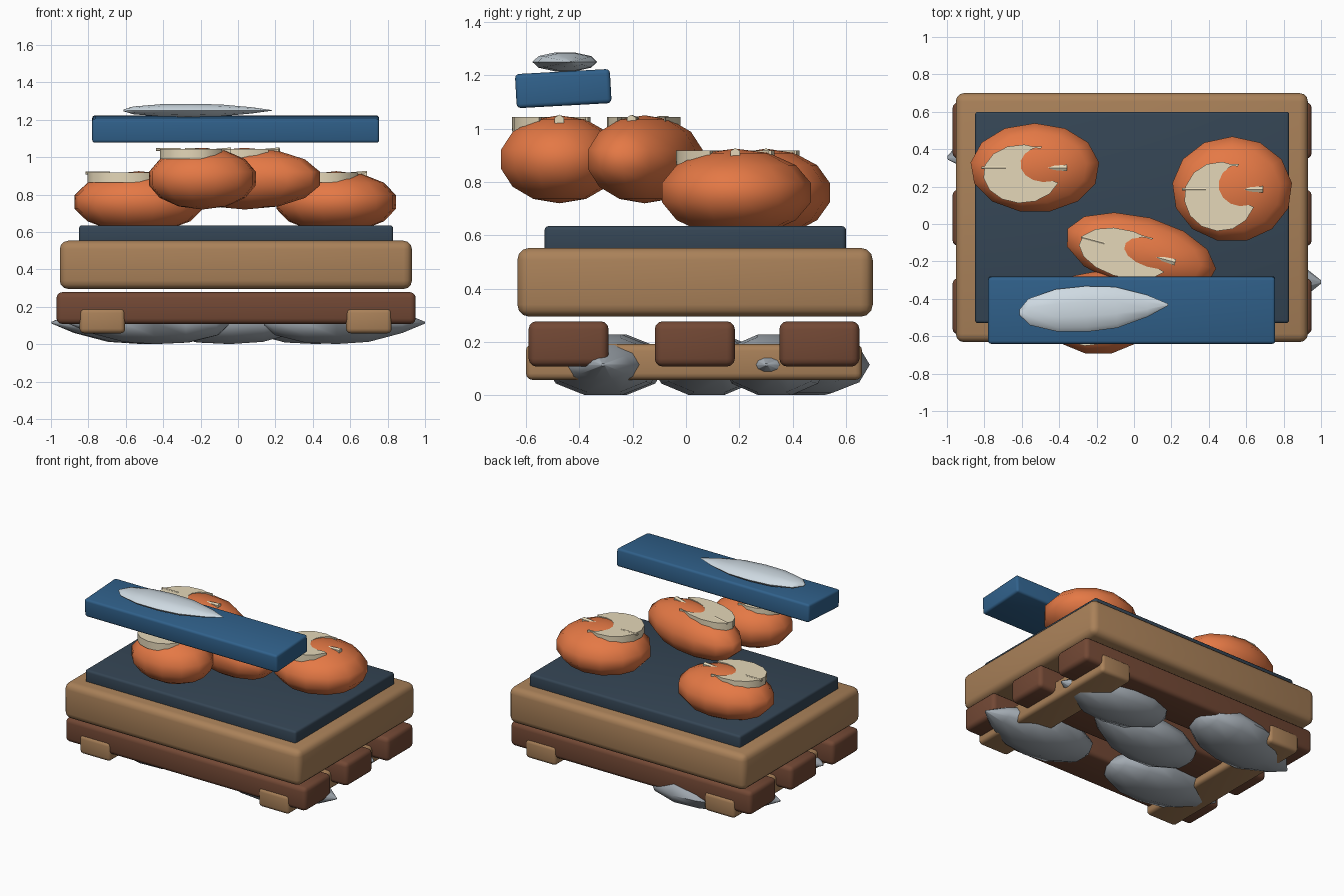
import bpy, bmesh, math
from math import sin, cos, radians, pi

if "Cube" in bpy.data.objects:
    bpy.data.objects.remove(bpy.data.objects["Cube"])


def mat(name, rgb):
    m = bpy.data.materials.new(name)
    m.diffuse_color = (*rgb, 1)
    m.use_nodes = True
    m.node_tree.nodes["Principled BSDF"].inputs["Base Color"].default_value = m.diffuse_color
    return m


WOOD = mat("light_wood", (0.40, 0.22, 0.10))
DARK = mat("dark_wood", (0.17, 0.065, 0.035))
SLATE = mat("slate", (0.035, 0.06, 0.09))
BLUE = mat("blue_paint", (0.03, 0.12, 0.26))
ORANGE = mat("orange", (0.78, 0.19, 0.06))
CREAM = mat("cream", (0.78, 0.68, 0.48))
GREY = mat("grey", (0.36, 0.40, 0.44))
SILVER = mat("silver", (0.62, 0.70, 0.76))


def finish(bm, name, m, loc=(0, 0, 0), rot=(0, 0, 0), angle=40):
    bmesh.ops.recalc_face_normals(bm, faces=bm.faces)
    me = bpy.data.meshes.new(name)
    bm.to_mesh(me)
    bm.free()
    o = bpy.data.objects.new(name, me)
    bpy.context.collection.objects.link(o)
    o.location, o.rotation_euler = loc, rot
    me.materials.append(m)
    bpy.ops.object.select_all(action='DESELECT')
    o.select_set(True)
    bpy.context.view_layer.objects.active = o
    bpy.ops.object.shade_smooth_by_angle(angle=radians(angle))
    return o


def box(name, x, y, z, m, bevel, rot=(0, 0, 0)):
    bm = bmesh.new()
    bmesh.ops.create_cube(bm, size=1)
    for v in bm.verts:
        v.co.x *= x[1] - x[0]
        v.co.y *= y[1] - y[0]
        v.co.z *= z[1] - z[0]
    bmesh.ops.bevel(bm, geom=bm.edges[:], offset=bevel, segments=3,
                    profile=0.5, affect='EDGES')
    return finish(bm, name, m, [sum(a) / 2 for a in (x, y, z)], rot)


def leaf(name, loc, half, rot, m):
    """Pointed, flattened body lofted through oval rings along x."""
    stations = [(-1, .12), (-.87, .58), (-.5, .93), (-.1, 1), (.3, .9), (.72, .48), (1, .04)]
    n, rings = 10, []
    bm = bmesh.new()
    for t, w in stations:
        rings.append([bm.verts.new((t * half[0], w * half[1] * cos(2 * pi * i / n),
                                    w * half[2] * sin(2 * pi * i / n))) for i in range(n)])
    for a, b in zip(rings, rings[1:]):
        for i in range(n):
            bm.faces.new((a[i], a[(i + 1) % n], b[(i + 1) % n], b[i]))
    bm.faces.new(rings[0])
    bm.faces.new(rings[-1])
    return finish(bm, name, m, loc, (0, 0, radians(rot)), 60)


def arc(cx, cy, rx, ry, a0, a1, n):
    return [(cx + rx * cos(radians(a0 + (a1 - a0) * i / n)),
             cy + ry * sin(radians(a0 + (a1 - a0) * i / n))) for i in range(n + 1)]


def bundle(name, x, y, z, a, b, rot=0):
    """Orange lump with a cream crescent and small wedges on top."""
    h, r = 0.165, (0, 0, radians(rot))
    bm = bmesh.new()
    bmesh.ops.create_uvsphere(bm, u_segments=13, v_segments=7, radius=1)
    for v in bm.verts:
        v.co.x *= a
        v.co.y *= b
        v.co.z *= h
    finish(bm, name, ORANGE, (x, y, z), r, 60)
    # crescent
    bm = bmesh.new()
    pts = arc(-.2, -.13, .58, .64, 60, 342, 11) + arc(.15, .08, .37, .39, 290, 96, 8)
    f = bm.faces.new([bm.verts.new((p * a, q * b, .105)) for p, q in pts])
    ext = bmesh.ops.extrude_face_region(bm, geom=[f])
    for v in ext["geom"]:
        if isinstance(v, bmesh.types.BMVert):
            v.co.z = .158
    finish(bm, name + "_crescent", CREAM, (x, y, z), r)
    # wedges
    for tag, sx, r1, zz in (("right", .3, .02, .147), ("left", -.62, .008, .155)):
        bm = bmesh.new()
        bmesh.ops.create_cone(bm, cap_ends=True, segments=6, radius1=.008,
                              radius2=r1, depth=.13)
        for v in bm.verts:
            v.co = (v.co.z + sx * a, v.co.x, v.co.y + zz)
        finish(bm, name + "_wedge_" + tag, CREAM, (x, y, z), r)


# grey bodies underneath
for i, (x, y, l, w, rot) in enumerate([(.57, -.31, .43, .22, 0), (-.48, -.29, .43, .22, 176),
                                       (0, .08, .43, .21, 4), (.46, .33, .41, .2, -4),
                                       (-.55, .44, .455, .225, 191)]):
    leaf(f"grey_body_{i + 1}", (x, y, .115), (l, w, .12), rot, GREY)

# pallet: runners and cross planks
for x in (-.725, .7):
    box("runner", (x - .122, x + .122), (-.6, .66), (.058, .192), WOOD, .025)
for y in (-.44, .033, .5):
    box("cross_plank", (-.97, .95), (y - .15, y + .15), (.108, .278), DARK, .03)

# crate block and slate slab
box("crate_block", (-.953, .93), (-.632, .70), (.295, .553), WOOD, .045)
box("slate_slab", (-.85, .83), (-.53, .6), (.53, .635), SLATE, .016)

# orange lumps
bundle("lump_left", -.53, .30, .76, .355, .245)
bundle("lump_right", .525, .185, .76, .33, .29)
bundle("lump_middle", .035, -.155, .885, .425, .20, -15)
bundle("lump_front", -.19, -.475, .885, .295, .23)

# blue board with silver leaf body
box("blue_board", (-.78, .755), (-.638, -.282), (1.086, 1.214), BLUE, .016, (.055, 0, 0))
leaf("silver_body", (-.215, -.452, 1.25), (.398, .122, .037), 3, SILVER)
